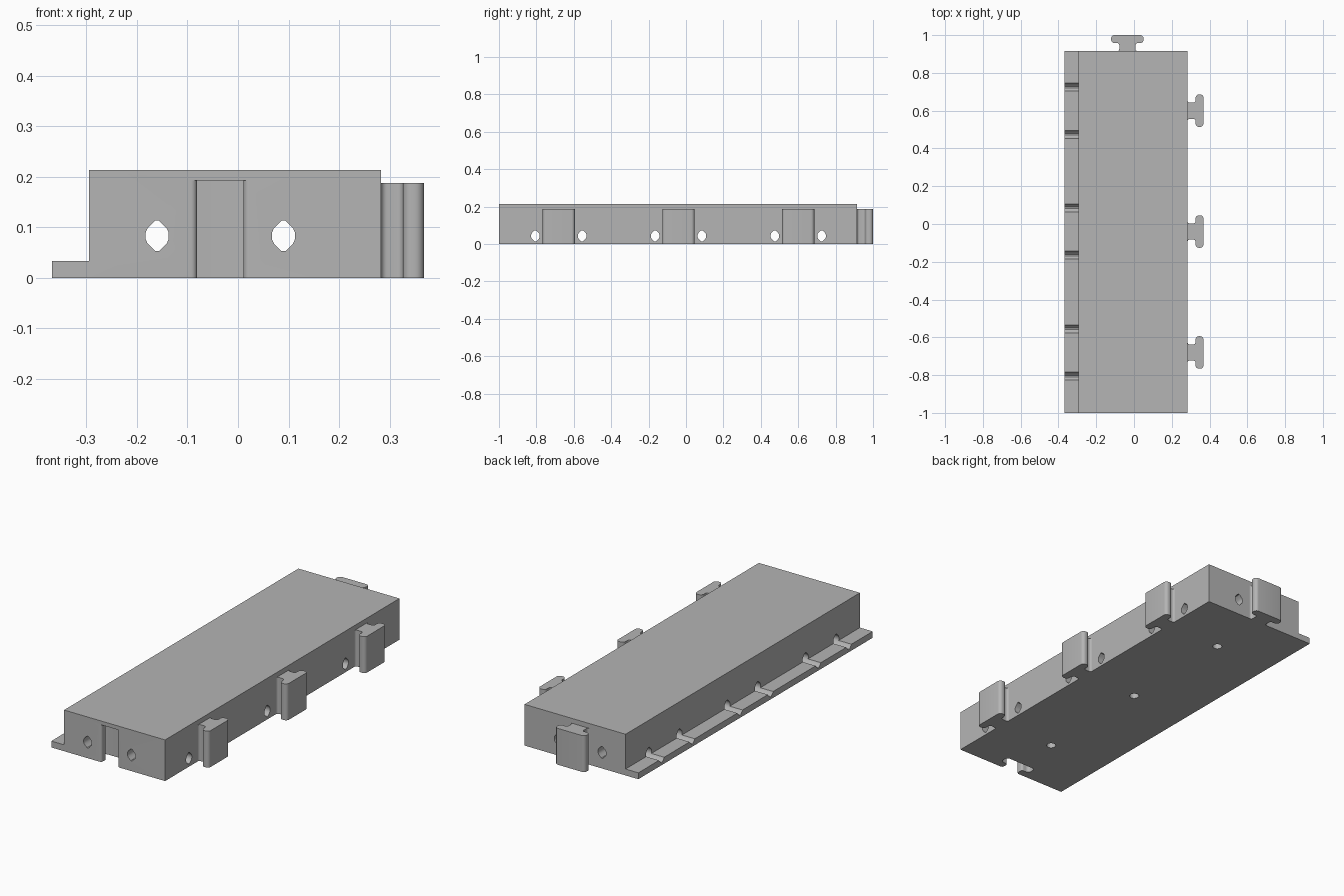
import bpy, bmesh, math
from mathutils import Matrix, Vector

cube = bpy.data.objects.get("Cube")
if cube:
    bpy.data.objects.remove(cube, do_unlink=True)

grey = bpy.data.materials.new("plain grey")
grey.use_nodes = True
COLOUR = (0.46, 0.46, 0.46, 1)
grey.diffuse_color = COLOUR
grey.node_tree.nodes["Principled BSDF"].inputs["Base Color"].default_value = COLOUR

T = Matrix.Translation
ALONG_Y = Matrix.Rotation(math.pi / 2, 4, "X")              # (x, z) section, runs to -y
ALONG_X = Matrix.Rotation(math.pi / 2, 4, "Z") @ ALONG_Y    # (y, z) section, runs to +x
TURN = Matrix.Rotation(-math.pi / 2, 4, "Z")

BACK, FRONT, SIDE, LEDGE = 0.915, -1.0, 0.283, -0.368
MID_X = -0.035
ROWS = (-0.68, -0.04, 0.6)
SPREAD = 0.125


def prism(name, section, length, matrix):
    """Extrude a flat outline along its normal and place it."""
    bm = bmesh.new()
    face = bm.faces.new([bm.verts.new((a, b, 0)) for a, b in section])
    out = bmesh.ops.extrude_face_region(bm, geom=[face])
    moved = [v for v in out["geom"] if isinstance(v, bmesh.types.BMVert)]
    bmesh.ops.translate(bm, vec=Vector((0, 0, length)), verts=moved)
    bmesh.ops.transform(bm, matrix=matrix, verts=bm.verts)
    bmesh.ops.recalc_face_normals(bm, faces=bm.faces)
    mesh = bpy.data.meshes.new(name)
    bm.to_mesh(mesh)
    bm.free()
    mesh.materials.append(grey)
    ob = bpy.data.objects.new(name, mesh)
    bpy.context.collection.objects.link(ob)
    return ob


def arc(a, b, r, start, end, steps=6):
    angles = [math.radians(start + (end - start) * i / steps) for i in range(steps + 1)]
    return [(a + r * math.cos(t), b + r * math.sin(t)) for t in angles]


def tee(clear=0.0, mouth=0.0):
    """Rounded T outline pointing along +y, with its neck at the origin."""
    neck, head, top = 0.043 + clear, 0.086 + clear, 0.085 + clear
    under, r, f = 0.043 - clear, 0.018, 0.012
    half = [(neck + f, -mouth)] if mouth else []
    half += arc(neck + f, f, f, 270, 180)
    half += arc(neck + f, under - f, f, 180, 90)
    half += arc(head - r, under + r, r, -90, 0)
    half += arc(head - r, top - r, r, 0, 90)
    return half + [(-a, b) for a, b in reversed(half)]


def hole(a, b):
    """Rounded diamond outline."""
    quarter = [(0.023, 0.006), (0.019, 0.015), (0.011, 0.023), (0.004, 0.030)]
    upper = quarter + [(-p, q) for p, q in reversed(quarter)]
    return [(a + p, b + q) for p, q in upper + [(-p, -q) for p, q in upper]]


def finish(ob):
    bpy.ops.object.select_all(action="DESELECT")
    ob.select_set(True)
    bpy.context.view_layer.objects.active = ob
    bpy.ops.object.shade_smooth_by_angle(angle=math.radians(32))


# Block with a thin ledge along one long side
section = [(LEDGE, 0), (SIDE, 0), (SIDE, 0.213), (-0.295, 0.213), (-0.295, 0.033), (LEDGE, 0.033)]
block = prism("block", section, BACK - FRONT, T((0, BACK, 0)) @ ALONG_Y)

# Front slot, cross channels, long channels and blind holes underneath
cutters = [prism("slot_cutter", tee(0.003, 0.02), 0.213, T((MID_X, FRONT, -0.02)))]
for side in (-SPREAD, SPREAD):
    cutters.append(prism("long_channel_cutter", hole(MID_X + side, 0.083), 2.2,
                         T((0, 1.05, 0)) @ ALONG_Y))
    for y in ROWS:
        cutters.append(prism("cross_channel_cutter", hole(y + side, 0.043), 1,
                             T((-0.5, 0, 0)) @ ALONG_X))
for y in ROWS:
    cutters.append(prism("blind_hole_cutter", arc(0, 0, 0.023, 0, 345, 23), 0.12,
                         T((MID_X, y, -0.02))))

bpy.context.view_layer.objects.active = block
for cutter in cutters:
    cutter.hide_render = True
    mod = block.modifiers.new("cut", "BOOLEAN")
    mod.operation, mod.solver, mod.object = "DIFFERENCE", "EXACT", cutter
    bpy.ops.object.modifier_apply(modifier=mod.name)
    bpy.data.objects.remove(cutter, do_unlink=True)
finish(block)

# T connectors on the back and along one side
finish(prism("back_connector", tee(), 0.188, T((MID_X, BACK, 0))))
for name, y in zip(("front", "middle", "rear"), ROWS):
    finish(prism(name + "_side_connector", tee(), 0.188, T((SIDE, y, 0)) @ TURN))
